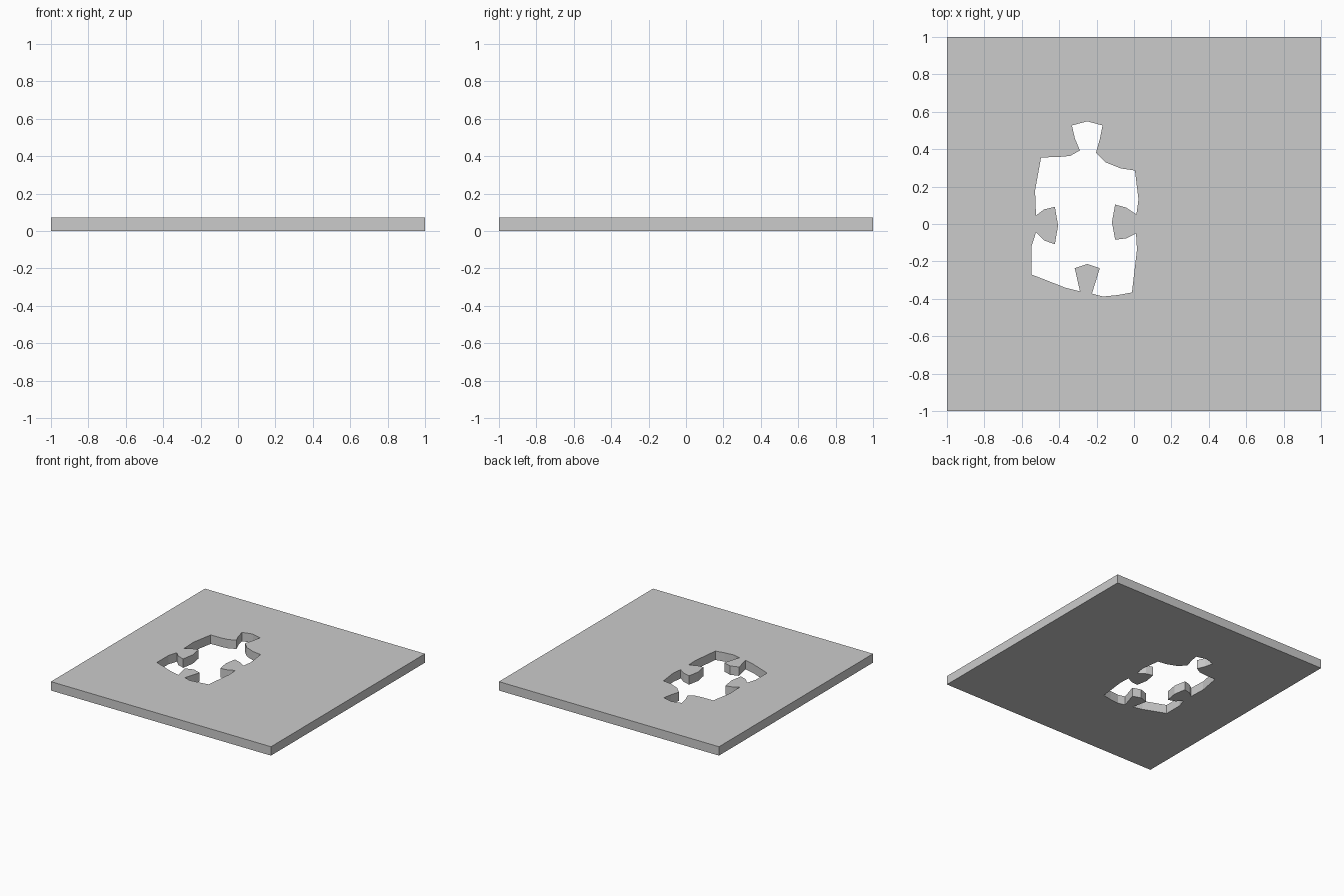
import bpy, bmesh

THICK = 0.073

# Grid corners [row][column], gently wandering like a hand-cut jigsaw
CORNERS = [
    [(-1, -1), (-0.53, -1), (0, -1), (0.50, -1), (1, -1)],
    [(-1, -0.285), (-0.548, -0.27), (-0.011, -0.366), (0.53, -0.285), (1, -0.337)],
    [(-1, 0.40), (-0.497, 0.356), (0.005, 0.286), (0.46, 0.36), (1, 0.37)],
    [(-1, 1), (-0.52, 1), (-0.005, 1), (0.52, 1), (1, 1)],
]


def cut(before, tip, after, half):
    """Shoulder/neck points, a flared three-point knob head, neck/shoulder points."""
    return before, tip, after, half


def path(a, b, spec=None):
    """Full cut line from corner a to corner b."""
    if spec is None:
        return [a, b]
    before, (tx, ty), after, half = spec
    nx = (before[-1][0] + after[0][0]) / 2
    ny = (before[-1][1] + after[0][1]) / 2
    if abs(b[1] - a[1]) > abs(b[0] - a[0]):          # upright cut
        back = 0.017 if tx < nx else -0.017
        head = [(tx + back, ty - half), (tx, ty), (tx + back, ty + half)]
    else:                                            # level cut
        back = 0.022 if ty < ny else -0.022
        head = [(tx - half, ty + back), (tx, ty), (tx + half, ty + back)]
    return [a, *before, *head, *after, b]


# Upright cuts (row, column line), bottom to top
UPRIGHT = {
    (0, 1): cut([(-0.52, -0.80), (-0.48, -0.71)], (-0.33, -0.67), [(-0.48, -0.59), (-0.52, -0.50)], 0.094),
    (1, 1): cut([(-0.548, -0.12), (-0.524, -0.045), (-0.481, -0.088)], (-0.406, -0.008),
                [(-0.481, 0.078), (-0.524, 0.045), (-0.529, 0.18)], 0.10),
    (2, 1): cut([(-0.51, 0.50), (-0.54, 0.596)], (-0.684, 0.668), [(-0.545, 0.714), (-0.522, 0.80)], 0.094),
    (0, 2): cut([(-0.025, -0.80), (-0.016, -0.73)], (0.112, -0.66), [(-0.005, -0.618), (-0.016, -0.51)], 0.096),
    (1, 2): cut([(0.016, -0.136), (0.011, -0.051), (-0.043, -0.077)], (-0.118, 0.01),
                [(-0.043, 0.088), (0.013, 0.051), (0.024, 0.131)], 0.094),
    (2, 2): cut([(0.027, 0.48), (0.027, 0.59)], (-0.086, 0.668), [(0.037, 0.73), (0.027, 0.82)], 0.098),
    (0, 3): cut([(0.53, -0.80), (0.53, -0.735)], (0.396, -0.66), [(0.54, -0.58), (0.545, -0.50)], 0.096),
    (1, 3): cut([(0.55, -0.16), (0.535, -0.067)], (0.438, 0.003), [(0.524, 0.067), (0.525, 0.10)], 0.097),
    (2, 3): cut([(0.503, 0.49), (0.535, 0.612)], (0.422, 0.678), [(0.545, 0.73), (0.553, 0.80)], 0.094),
}

# Level cuts (row line, column), left to right
LEVEL = {
    (1, 0): cut([(-0.86, -0.291), (-0.79, -0.275)], (-0.743, -0.11), [(-0.71, -0.28), (-0.636, -0.27)], 0.077),
    (1, 1): cut([(-0.465, -0.302), (-0.369, -0.34), (-0.289, -0.36)], (-0.25, -0.214),
                [(-0.203, -0.302), (-0.225, -0.372), (-0.166, -0.388), (-0.086, -0.38)], 0.067),
    (1, 2): cut([(0.086, -0.34), (0.203, -0.323)], (0.235, -0.476), [(0.273, -0.30), (0.369, -0.27)], 0.07),
    (1, 3): cut([(0.62, -0.297), (0.717, -0.302)], (0.74, -0.133), [(0.805, -0.345), (0.86, -0.33)], 0.073),
    (2, 0): cut([(-0.87, 0.385), (-0.797, 0.382)], (-0.754, 0.553), [(-0.70, 0.372), (-0.636, 0.345)], 0.073),
    (2, 1): cut([(-0.406, 0.358), (-0.342, 0.364), (-0.289, 0.393), (-0.316, 0.457)], (-0.25, 0.549),
                [(-0.182, 0.457), (-0.203, 0.382), (-0.15, 0.329), (-0.07, 0.297)], 0.082),
    (2, 2): cut([(0.139, 0.329), (0.203, 0.34)], (0.262, 0.168), [(0.273, 0.345), (0.326, 0.368)], 0.07),
    (2, 3): cut([(0.62, 0.35), (0.706, 0.302)], (0.752, 0.094), [(0.81, 0.313), (0.872, 0.361)], 0.073),
}


def level(r, c):
    return path(CORNERS[r][c], CORNERS[r][c + 1], LEVEL.get((r, c)))


def upright(r, c):
    return path(CORNERS[r][c], CORNERS[r + 1][c], UPRIGHT.get((r, c)))


def slab(name, outline):
    """Flat-faced slab from a counter-clockwise outline."""
    bm = bmesh.new()
    base = bm.faces.new([bm.verts.new((x, y, 0)) for x, y in outline])
    top = bmesh.ops.extrude_face_region(bm, geom=[base], use_keep_orig=True)["geom"]
    bmesh.ops.translate(bm, vec=(0, 0, THICK),
                        verts=[v for v in top if isinstance(v, bmesh.types.BMVert)])
    bmesh.ops.recalc_face_normals(bm, faces=bm.faces)
    mesh = bpy.data.meshes.new(name)
    bm.to_mesh(mesh)
    bm.free()
    bpy.context.collection.objects.link(bpy.data.objects.new(name, mesh))


# Eleven pieces: the one in the middle row, second column is missing
for r in range(3):
    for c in range(4):
        if (r, c) == (1, 1):
            continue
        sides = [level(r, c), upright(r, c + 1), level(r + 1, c)[::-1], upright(r, c)[::-1]]
        slab(f"puzzle_piece_row{r + 1}_col{c + 1}", [p for s in sides for p in s[:-1]])
